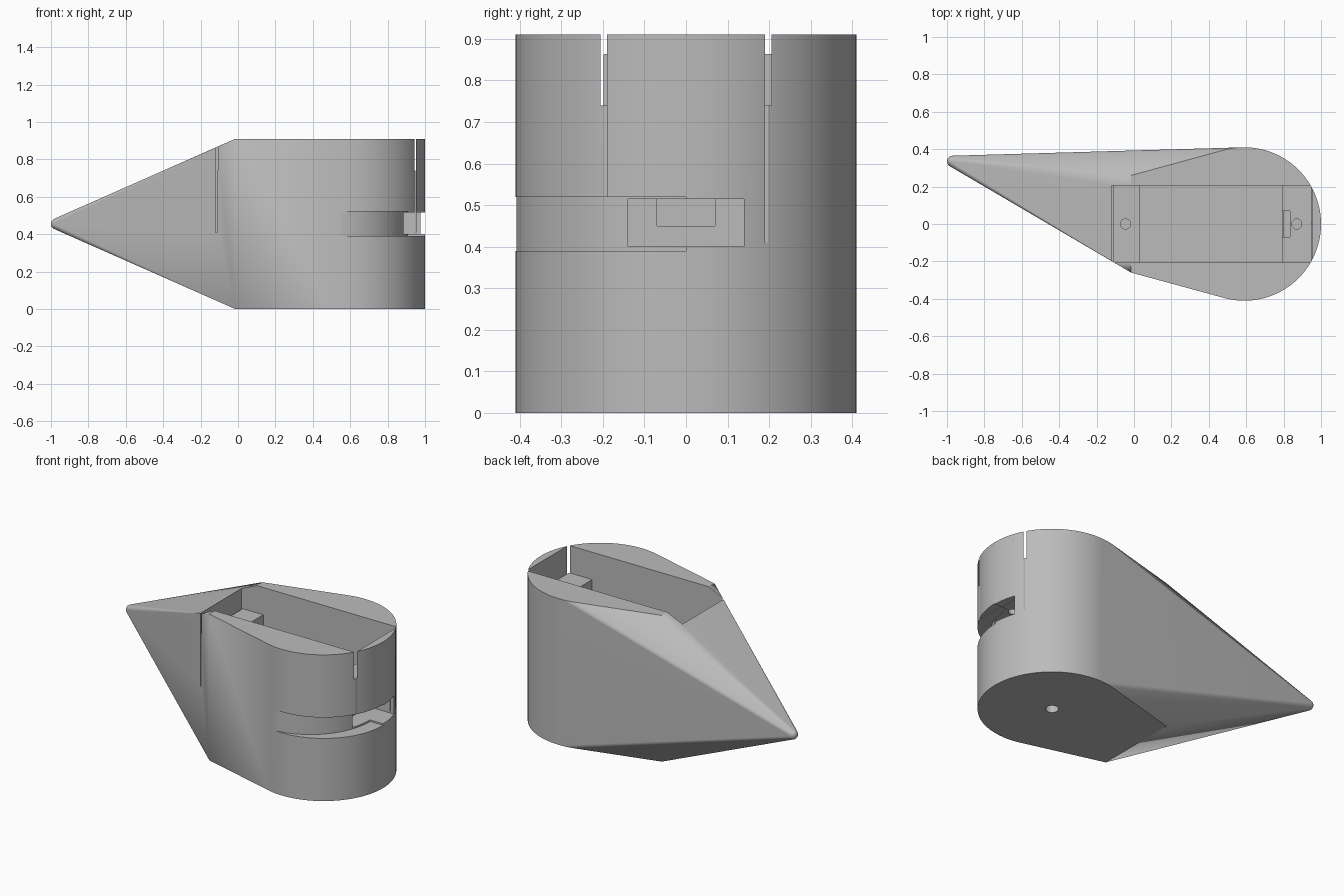
import bpy, bmesh
from math import cos, sin, pi, radians
from mathutils import Vector, Matrix

cube = bpy.data.objects.get("Cube")
if cube:
    bpy.data.objects.remove(cube, do_unlink=True)

HEIGHT = 0.91
CX, R = 0.59, 0.41          # round end of the body

grey = bpy.data.materials.new("plain grey")
grey.use_nodes = True
colour = (0.5, 0.5, 0.5, 1)
grey.diffuse_color = colour
for node in grey.node_tree.nodes:
    if node.type == 'BSDF_PRINCIPLED':
        node.inputs["Base Color"].default_value = colour


def make_object(name, bm):
    bmesh.ops.recalc_face_normals(bm, faces=bm.faces)
    mesh = bpy.data.meshes.new(name)
    bm.to_mesh(mesh)
    bm.free()
    mesh.materials.append(grey)
    obj = bpy.data.objects.new(name, mesh)
    bpy.context.collection.objects.link(obj)
    return obj


def box(name, x0, x1, y0, y1, z0, z1):
    bm = bmesh.new()
    size = Matrix.Diagonal((x1 - x0, y1 - y0, z1 - z0, 1))
    middle = Matrix.Translation(((x0 + x1) / 2, (y0 + y1) / 2, (z0 + z1) / 2))
    bmesh.ops.create_cube(bm, size=1, matrix=middle @ size)
    return make_object(name, bm)


def prism(name, outline, z0, z1):
    bm = bmesh.new()
    face = bm.faces.new([bm.verts.new((x, y, z0)) for x, y in outline])
    grown = bmesh.ops.extrude_face_region(bm, geom=[face])
    top = [v for v in grown["geom"] if isinstance(v, bmesh.types.BMVert)]
    bmesh.ops.translate(bm, verts=top, vec=(0, 0, z1 - z0))
    return make_object(name, bm)


def arc(cx, radius, start, end, steps):
    angles = [start + (end - start) * i / steps for i in range(steps + 1)]
    return [(cx + radius * cos(a), radius * sin(a)) for a in angles]


def round_hole(name, x, radius, z0, z1):
    return prism(name, arc(x, radius, 0, 2 * pi, 32)[:-1], z0, z1)


# Body: hull around a round end, two upright corners and a small nose ball
bm = bmesh.new()
for z in (0, HEIGHT):
    for x, y in arc(CX, R, 0, 2 * pi, 128)[:-1]:
        bm.verts.new((x, y, z))
    for y in (-0.26, 0.26):
        bm.verts.new((-0.015, y, z))
bmesh.ops.create_uvsphere(bm, u_segments=40, v_segments=24, radius=0.03,
                          matrix=Matrix.Translation((-0.97, 0.335, HEIGHT / 2)))
bmesh.ops.delete(bm, geom=bm.edges[:], context='EDGES_FACES')
ball = [v for v in bm.verts]
hull = bmesh.ops.convex_hull(bm, input=ball)
inside = {g for g in hull["geom_interior"] + hull["geom_unused"]
          if isinstance(g, bmesh.types.BMVert) and g.is_valid}
bmesh.ops.delete(bm, geom=list(inside), context='VERTS')
bmesh.ops.dissolve_limit(bm, angle_limit=radians(0.1),
                         verts=bm.verts, edges=bm.edges)
body = make_object("body", bm)

# Cutters: open tray, deep pocket, end slits, holes, side window and groove
cutters = [
    box("tray_cutter", -0.12, 0.953, -0.206, 0.206, 0.74, 1.1),
    box("pocket_cutter", 0.03, 0.79, -0.206, 0.206, 0.41, 0.8),
    box("nose_slit_cutter", -0.12, -0.112, -0.206, 0.206, 0.41, 0.8),
    box("round_slit_cutter", 0.949, 0.953, -0.206, 0.206, 0.41, 0.8),
    box("cable_hole_cutter", 0.785, 0.835, -0.07, 0.07, 0.45, 0.8),
    box("window_cutter", 0.8, 1.1, -0.14, 0.14, 0.4, 0.515),
    round_hole("nose_screw_cutter", -0.045, 0.027, 0.5, 0.8),
    round_hole("round_screw_cutter", 0.87, 0.027, 0.45, 0.8),
    round_hole("axle_hole_cutter", CX, 0.037, -0.1, 0.3),
    prism("groove_cutter",
          arc(0.5, R, radians(-83.7), 0, 48)
          + [(1.1, 0), (1.1, -0.5), (0.545, -0.5)], 0.39, 0.52),
]

bpy.ops.object.select_all(action='DESELECT')
body.select_set(True)
bpy.context.view_layer.objects.active = body
for cutter in cutters:
    cutter.hide_render = True
    mod = body.modifiers.new(cutter.name, 'BOOLEAN')
    mod.operation = 'DIFFERENCE'
    mod.solver = 'EXACT'
    mod.object = cutter
    bpy.ops.object.modifier_apply(modifier=mod.name)
for cutter in cutters:
    bpy.data.objects.remove(cutter, do_unlink=True)

bpy.ops.object.shade_smooth_by_angle(angle=radians(16))
